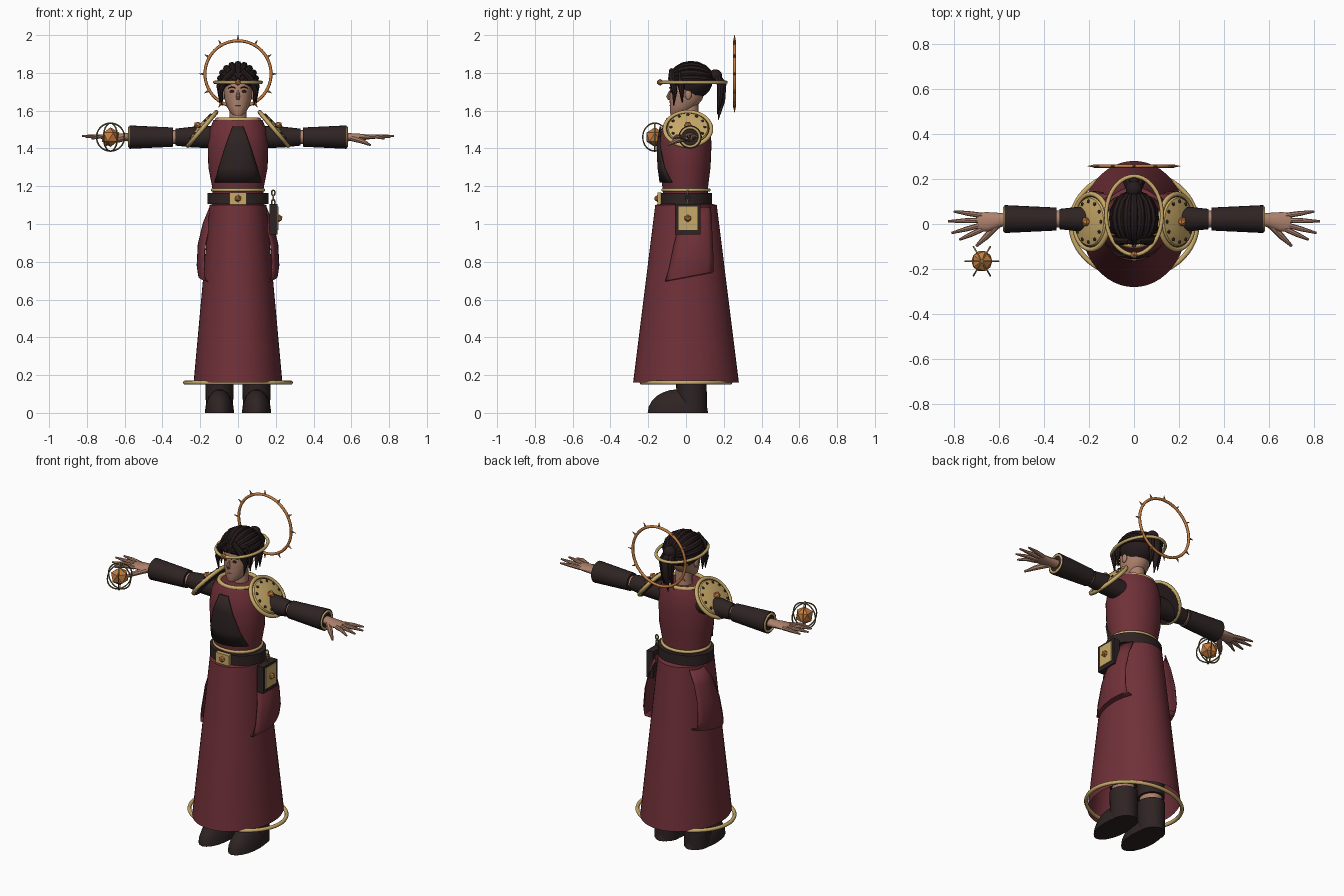
import bpy, bmesh, math
from math import sin, cos, pi, radians
from mathutils import Vector, Matrix

if "Cube" in bpy.data.objects:
    bpy.data.objects.remove(bpy.data.objects["Cube"], do_unlink=True)


def material(name, r, g, b):
    m = bpy.data.materials.new(name)
    m.use_nodes = True
    m.diffuse_color = (r, g, b, 1)
    m.node_tree.nodes["Principled BSDF"].inputs["Base Color"].default_value = (r, g, b, 1)
    return m


MAROON = material("maroon cloth", .16, .03, .04)
DARK = material("dark leather", .028, .017, .017)
HAIR = material("dark hair", .02, .011, .012)
GOLD = material("gold", .58, .4, .14)
BRASS = material("dull brass", .2, .15, .06)
COPPER = material("copper", .55, .2, .05)
SKIN = material("skin", .42, .22, .15)
LIP = material("lip", .25, .1, .08)
ID = Matrix.Identity(4)
MIRROR = Matrix.Diagonal((-1, 1, 1, 1))
SIDES = (("left", ID), ("right", MIRROR))


def finish(name, bm, mat, M=ID, angle=40):
    bm.transform(M)
    bmesh.ops.recalc_face_normals(bm, faces=bm.faces)
    me = bpy.data.meshes.new(name)
    bm.to_mesh(me)
    bm.free()
    me.materials.append(mat)
    me.shade_smooth()
    me.set_sharp_from_angle(angle=radians(angle))
    ob = bpy.data.objects.new(name, me)
    bpy.context.collection.objects.link(ob)
    return ob


def skin_rings(bm, rings, closed=False):
    n = len(rings[0])
    for k in range(len(rings) - (0 if closed else 1)):
        a, b = rings[k], rings[(k + 1) % len(rings)]
        for i in range(n):
            j = (i + 1) % n
            bm.faces.new((a[i], a[j], b[j], b[i]))


def tube(name, pts, radii, mat, n=12, M=ID, caps=True, flat=False):
    """Sweep an ellipse along points; flat keeps all rings parallel."""
    bm = bmesh.new()
    pts = [Vector(p) for p in pts]
    whole = (pts[-1] - pts[0]).normalized()
    if flat:
        whole = Vector([round(c) for c in whole])
    ref = Vector((0, 1, 0)) if abs(whole.z) > .8 else Vector((0, 0, 1))
    rings = []
    for i, p in enumerate(pts):
        t = whole if flat else (pts[min(i + 1, len(pts) - 1)] - pts[max(i - 1, 0)]).normalized()
        u = ref.cross(t).normalized()
        v = t.cross(u)
        a, b = radii[i] if isinstance(radii[i], tuple) else (radii[i], radii[i])
        rings.append([bm.verts.new(p + u * a * cos(2 * pi * k / n) + v * b * sin(2 * pi * k / n))
                      for k in range(n)])
    skin_rings(bm, rings)
    if caps:
        bm.faces.new(rings[0])
        bm.faces.new(rings[-1])
    return finish(name, bm, mat, M)


def loft(name, rows, mat, n=32, M=ID, caps=True):
    """Rows are (z, x radius, y radius, y centre)."""
    return tube(name, [(0, r[3], r[0]) for r in rows], [(r[1], r[2]) for r in rows],
                mat, n, M, caps, True)


def hoop(name, rx, ry, r, mat, M, n=40, m=8):
    bm = bmesh.new()
    rings = []
    for i in range(n):
        c, s = cos(2 * pi * i / n), sin(2 * pi * i / n)
        rings.append([bm.verts.new(((rx + r * cos(2 * pi * k / m)) * c,
                                    (ry + r * cos(2 * pi * k / m)) * s,
                                    r * sin(2 * pi * k / m))) for k in range(m)])
    skin_rings(bm, rings, True)
    return finish(name, bm, mat, M, 60)


def at(x, y, z):
    return Matrix.Translation((x, y, z))


def turn(deg, axis):
    return Matrix.Rotation(radians(deg), 4, axis)


def ball(name, loc, size, mat, M=ID, cut=None):
    bm = bmesh.new()
    bmesh.ops.create_uvsphere(bm, u_segments=20, v_segments=12, radius=1)
    bm.transform(at(*loc) @ Matrix.Diagonal((*size, 1)))
    if cut:
        bmesh.ops.bisect_plane(bm, geom=bm.verts[:] + bm.edges[:] + bm.faces[:],
                               plane_co=cut[0], plane_no=cut[1], clear_inner=True)
        bmesh.ops.holes_fill(bm, edges=[e for e in bm.edges if e.is_boundary])
    return finish(name, bm, mat, M)


def gem(name, loc, r, M=ID, mat=COPPER):
    bm = bmesh.new()
    bmesh.ops.create_icosphere(bm, subdivisions=1, radius=r)
    return finish(name, bm, mat, M @ at(*loc), 20)


def box(name, loc, size, mat):
    bm = bmesh.new()
    bmesh.ops.create_cube(bm, size=1, matrix=at(*loc) @ Matrix.Diagonal((*size, 1)))
    return finish(name, bm, mat)


def sheet(name, grid, mat, thick, M=ID):
    bm = bmesh.new()
    v = [[bm.verts.new(p) for p in row] for row in grid]
    for a, b in zip(v, v[1:]):
        for i in range(len(a) - 1):
            bm.faces.new((a[i], a[i + 1], b[i + 1], b[i]))
    ob = finish(name, bm, mat, M)
    mod = ob.modifiers.new("thickness", "SOLIDIFY")
    mod.thickness, mod.offset = thick, 0


# Robe: skirt, bodice, front panel and hip drapes
loft("skirt", [(.16, .235, .28, 0), (.6, .195, .225, 0), (1.1, .15, .163, 0), (1.112, .12, .12, 0)],
     MAROON, 48, caps=False)
hoop("skirt_hem", .28, .235, .011, GOLD, at(0, 0, .16), 56)
bodice = [(1.1, .13, .115, 0), (1.19, .136, .12, -.004), (1.3, .157, .135, -.005),
          (1.42, .16, .14, -.005), (1.5, .15, .13, 0), (1.55, .13, .11, .005)]
loft("bodice", bodice, MAROON, 40)
panel = []
for z, half in ((1.22, .122), (1.3, .1), (1.42, .063), (1.515, .028)):
    k = max(i for i, r in enumerate(bodice) if r[0] <= z)
    a, b = bodice[k], bodice[k + 1]
    f = (z - a[0]) / (b[0] - a[0])
    rx, ry = a[1] + f * (b[1] - a[1]), a[2] + f * (b[2] - a[2])
    panel.append([(u * half, -ry * math.sqrt(1 - (u * half / rx) ** 2) - .012, z)
                  for u in [i / 5 - 1 for i in range(11)]])
sheet("front_panel", panel, DARK, .008)
drape = ((1.09, .148, 0, .13), (1.0, .183, -.035, .135), (.88, .21, -.065, .14),
         (.76, .216, -.09, .145), (.7, .208, -.11, .145), (.695, .17, -.105, .14))
for side, M in SIDES:
    sheet(side + "_hip_drape",
          [[(x - .035 * (2 * u - 1) ** 2, y0 + u * (y1 - y0), z + .05 * u * (1.09 - z) / .4)
            for u in [i / 8 for i in range(9)]] for z, x, y0, y1 in drape], MAROON, .006, M)

# Belt, buckle and hanging book
loft("belt", [(1.105, .162, .138, 0), (1.165, .162, .138, 0)], DARK, 40)
hoop("waist_trim", .135, .122, .009, GOLD, at(0, 0, 1.18))
box("buckle", (0, -.14, 1.135), (.09, .02, .062), GOLD)
gem("buckle_gem", (0, -.15, 1.135), .019)
box("book", (.188, .01, 1.025), (.042, .134, .16), DARK)
box("book_plate", (.21, .01, 1.03), (.008, .1, .125), GOLD)
gem("book_gem", (.217, .01, 1.03), .02)
for i in range(3):
    hoop("chain_link", .009, .014, .004, BRASS,
         at(.187, .01, 1.115 + .025 * i) @ turn(90 * (i % 2), 'Z') @ turn(90, 'X'), 14, 6)

# Neck and face
loft("neck", [(1.5, .055, .055, .02), (1.56, .046, .046, .02), (1.65, .045, .045, .02)], SKIN, 20)
hoop("collar", .11, .1, .012, GOLD, at(0, .005, 1.552))
loft("head", [(1.575, .024, .03, -.05), (1.59, .042, .05, -.035), (1.62, .058, .07, -.015),
              (1.66, .071, .087, 0), (1.72, .077, .094, .01), (1.78, .074, .09, .015),
              (1.83, .05, .06, .02)], SKIN, 28)
tube("nose", [(0, -.083, 1.705), (0, -.094, 1.675), (0, -.088, 1.658)], [.005, .011, .007], SKIN, 8)
ball("mouth", (0, -.081, 1.628), (.018, .006, .004), LIP)
for side, M in SIDES:
    ball(side + "_eye", (.031, -.077, 1.702), (.014, .006, .007), HAIR, M)
    tube(side + "_brow", [(.014, -.087, 1.72), (.034, -.081, 1.726), (.052, -.069, 1.719)],
         [.003, .004, .002], HAIR, 6, M)
    ball(side + "_ear", (.078, .012, 1.685), (.01, .018, .027), SKIN, M)

# Hair: cap, combed ridges, side locks and ponytail
ball("hair_cap", (0, .028, 1.755), (.1, .112, .096), HAIR,
     cut=((0, -.08, 1.745), (0, .105, .22)))
for i in range(9):
    a = radians(-80 + 20 * i)
    arc = [radians(8 + 20 * k) for k in range(9)]
    tube("hair_ridge", [(.094 * sin(a) * sin(t), .028 - .112 * cos(t), 1.755 + .09 * cos(a) * sin(t))
                        for t in arc], [.008 + .011 * sin(t) for t in arc], HAIR, 8)
for side, M in SIDES:
    tube(side + "_front_lock", [(.02, -.075, 1.815), (.066, -.075, 1.77), (.094, -.06, 1.7),
                                (.083, -.065, 1.625)], [.014, .02, .014, .002], HAIR, 8, M)
    tube(side + "_temple_lock", [(.07, -.03, 1.8), (.097, -.025, 1.73), (.096, -.02, 1.64)],
         [.016, .018, .002], HAIR, 8, M)
    tube(side + "_tail_strand", [(.012, .15, 1.8), (.028, .185, 1.74), (.024, .18, 1.66),
                                 (.03, .165, 1.58)], [.018, .021, .016, .002], HAIR, 8, M)
ball("hair_knot", (0, .155, 1.785), (.036, .036, .034), HAIR)
tube("ponytail", [(0, .15, 1.8), (0, .19, 1.74), (0, .188, 1.65), (0, .17, 1.55)],
     [.02, .026, .02, .002], HAIR, 10)
hoop("headband", .124, .174, .009, GOLD, at(0, .038, 1.75))
gem("headband_gem", (0, -.137, 1.75), .018)

# Spiked halo
hoop("halo", .175, .175, .008, COPPER, at(0, .257, 1.795) @ turn(90, 'X'), 56)
for i in range(12):
    tube("halo_spike", [(0, 0, .176), (0, 0, .206)], [.008, .001], COPPER, 6,
         at(0, .257, 1.795) @ turn(30 * i, 'Y'))

# Arms, hands, shoulder plates, legs and boots
AY, AZ = .022, 1.46
for side, M in SIDES:
    tube(side + "_arm", [(.12, AY, AZ), (.4, AY, AZ)], [.04, .036], SKIN, 16, M)
    tube(side + "_upper_sleeve", [(.1, AY, AZ), (.24, AY, AZ), (.33, AY, AZ)],
         [.06, .055, .045], DARK, 20, M)
    tube(side + "_forearm_sleeve", [(.345, AY, AZ), (.575, AY, AZ)], [.051, .062], DARK, 24, M)
    hoop(side + "_cuff_trim", .05, .05, .007, GOLD, M @ at(.575, AY, AZ) @ turn(90, 'Y'), 28)
    tube(side + "_palm", [(.55, AY, AZ), (.6, .018, AZ), (.65, .01, AZ), (.695, .008, AZ)],
         [(.028, .026), (.032, .021), (.043, .018), (.042, .012)], SKIN, 14, M)
    for y0, x1, y1, z1 in ((.038, .8, .056, 1.465), (.017, .825, .012, 1.466),
                           (-.004, .81, -.04, 1.462), (-.024, .775, -.07, 1.452)):
        tube(side + "_finger", [(.675, y0, AZ), ((.675 + x1) / 2, (y0 + y1) / 2, AZ + .004),
                                (x1, y1, z1)], [.012, .011, .005], SKIN, 8, M)
    tube(side + "_thumb", [(.605, -.002, 1.455), (.655, -.055, 1.44), (.7, -.098, 1.418)],
         [.017, .014, .006], SKIN, 8, M)

    P = M @ at(.19, .01, 1.503) @ turn(50, 'Y')
    loft(side + "_shoulder_backing", [(-.012, .118, .123, 0), (.004, .118, .123, 0)], DARK, 36, P)
    loft(side + "_shoulder_plate", [(0, .108, .113, 0), (.012, .1, .105, 0), (.022, .06, .064, 0),
                                    (.026, .01, .01, 0)], GOLD, 36, P)
    hoop(side + "_shoulder_rim", .117, .123, .011, GOLD, P)
    gem(side + "_shoulder_gem", (0, 0, .03), .022, P)
    for i in range(12):
        a = pi * i / 6
        ball(side + "_shoulder_stud", (.085 * cos(a), .09 * sin(a), .016), (.008, .008, .005), DARK, P)

    L = M @ at(.098, 0, 0)
    ball(side + "_boot", (0, -.043, 0), (.077, .16, .125), DARK, L, ((0, 0, 0), (0, 0, 1)))
    loft(side + "_boot_shaft", [(0, .07, .078, .033), (.1, .074, .08, .03), (.19, .074, .082, .027)],
         DARK, 24, L)
    loft(side + "_ankle", [(.18, .06, .065, .027), (.25, .06, .065, .027)], SKIN, 20, L)
    loft(side + "_trouser_leg", [(.225, .072, .08, .027), (.9, .07, .08, .01)], DARK, 24, L)

# Floating orb in a cage of hoops
ORB = at(-.675, -.165, 1.46)
gem("orb", (0, 0, 0), .052, ORB)
for i in range(3):
    hoop("orb_hoop", .074, .074, .004, BRASS, ORB @ turn(60 * i, 'Z') @ turn(90, 'X'), 32, 6)
